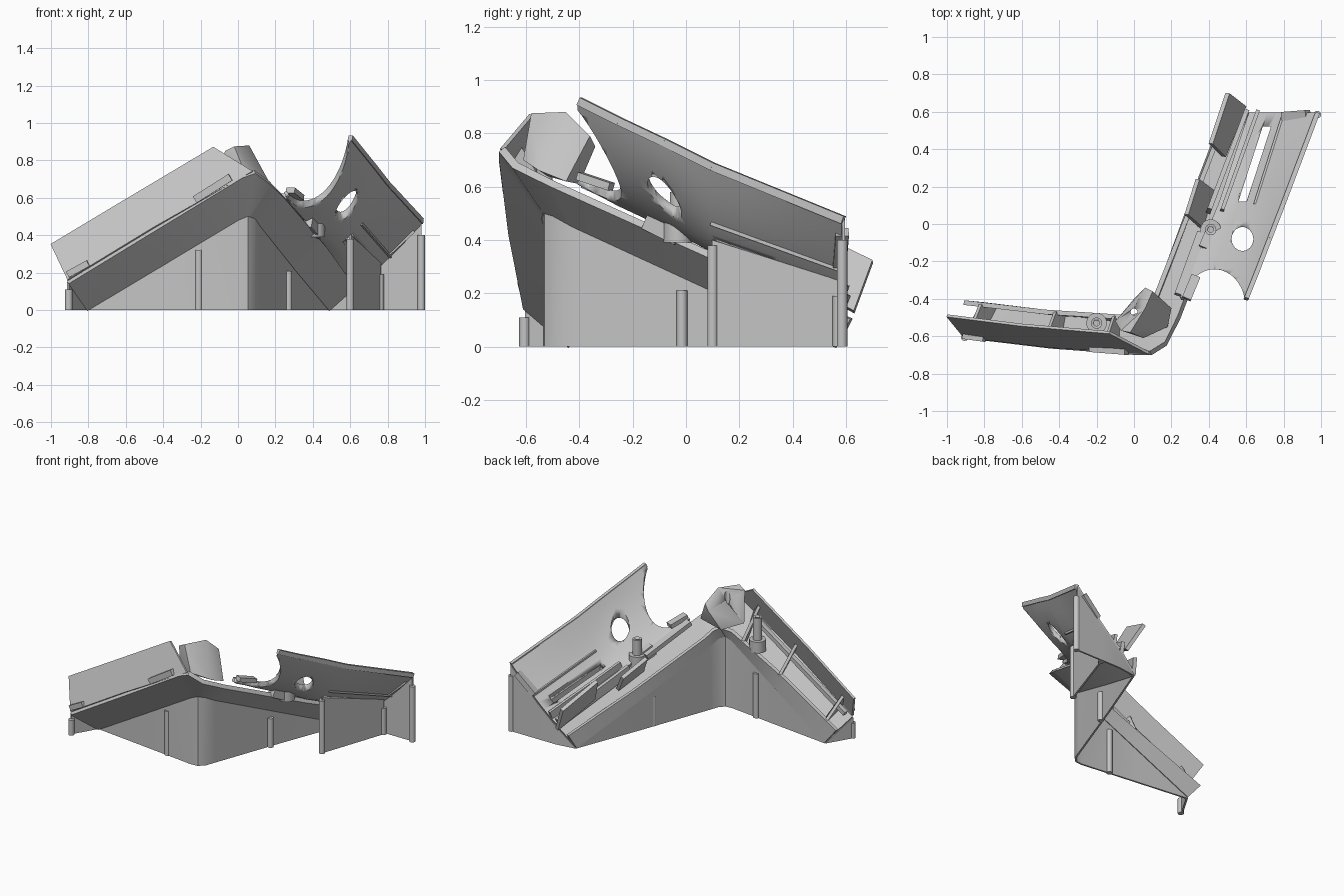
import bpy, bmesh, math
from mathutils import Vector as V

cube = bpy.data.objects.get("Cube")
if cube:
    bpy.data.objects.remove(cube, do_unlink=True)

grey = bpy.data.materials.new("light_grey")
grey.use_nodes = True
grey.diffuse_color = (0.55, 0.55, 0.55, 1)
grey.node_tree.nodes["Principled BSDF"].inputs["Base Color"].default_value = grey.diffuse_color


def finish(name, bm, thick=0.0, offset=0.0):
    bmesh.ops.recalc_face_normals(bm, faces=bm.faces)
    me = bpy.data.meshes.new(name)
    bm.to_mesh(me)
    bm.free()
    me.materials.append(grey)
    ob = bpy.data.objects.new(name, me)
    bpy.context.collection.objects.link(ob)
    bpy.ops.object.select_all(action='DESELECT')
    ob.select_set(True)
    bpy.context.view_layer.objects.active = ob
    if thick:
        mod = ob.modifiers.new("thickness", 'SOLIDIFY')
        mod.thickness, mod.offset = thick, offset
        mod.use_even_offset = True
        bpy.ops.object.modifier_apply(modifier=mod.name)
    bpy.ops.object.shade_smooth_by_angle(angle=math.radians(30))
    return ob


def loft(name, rows, thick):
    """Sheet through equally long rows of points."""
    bm = bmesh.new()
    grid = [[bm.verts.new(p) for p in row] for row in rows]
    for a, b in zip(grid, grid[1:]):
        for i in range(len(a) - 1):
            bm.faces.new((a[i], a[i + 1], b[i + 1], b[i]))
    return finish(name, bm, thick)


def hull(name, pts):
    bm = bmesh.new()
    for p in pts:
        bm.verts.new(p)
    bmesh.ops.convex_hull(bm, input=bm.verts)
    return finish(name, bm)


def bar(name, a, b, w, h):
    """Rectangular bar between two points."""
    a, b = V(a), V(b)
    side = (b - a).cross(V((0, 0, 1))).normalized() * w / 2
    up = side.cross(b - a).normalized() * h / 2
    return hull(name, [p + i * side + j * up for p in (a, b) for i in (-1, 1) for j in (-1, 1)])


def post(name, x, y, z0, z1, r, sx=1.0, sy=1.0, seg=20):
    bm = bmesh.new()
    bmesh.ops.create_cone(bm, cap_ends=True, segments=seg, radius1=r, radius2=r, depth=z1 - z0)
    for v in bm.verts:
        v.co = (v.co.x * sx + x, v.co.y * sy + y, v.co.z + (z0 + z1) / 2)
    return finish(name, bm)


def cut(ob, cutter):
    cutter.hide_render = True
    mod = ob.modifiers.new("cut", 'BOOLEAN')
    mod.operation, mod.solver, mod.object = 'DIFFERENCE', 'EXACT', cutter
    bpy.ops.object.select_all(action='DESELECT')
    bpy.context.view_layer.objects.active = ob
    ob.select_set(True)
    bpy.ops.object.modifier_apply(modifier=mod.name)
    bpy.data.objects.remove(cutter, do_unlink=True)


def floor(p):
    return V((p[0], p[1], 0))


# Outer shell: lower edge and rim, bent round the front corner
low = [V(p) for p in ((-.81, -.43, .005), (-.4, -.48, .25), (0, -.53, .49), (.05, -.525, .51),
                      (.085, -.49, .5), (.11, -.42, .46), (.3, .1, .22), (.48, .57, .005))]
rim = [V(p) for p in ((-.91, -.6, .15), (-.45, -.655, .43), (.02, -.69, .715), (.09, -.69, .74),
                      (.17, -.64, .68), (.24, -.5, .61), (.47, .1, .34), (.62, .59, .13))]
loft("outer_shell", [low, rim], 0.03)

# Inner flange standing on the lower edge
lift = [V(p) for p in ((-.1, .01, .12), (-.08, .01, .1), (-.02, .03, .08), (.01, .05, .08),
                       (.01, .05, .07), (.01, .04, .07), (.02, .03, .08), (.03, .05, .1))]
inner = [a + b for a, b in zip(low, lift)]
loft("inner_flange", [low, inner], 0.025)

# Front plate leaning back from the rim
plate_low = [V((-.91, -.6, .16)), V((-.45, -.655, .44)), V((.08, -.69, .74))]
plate_top = [V((-1, -.49, .35)), V((-.6, -.54, .59)), V((-.13, -.58, .87))]
loft("front_plate", [plate_low, plate_top], 0.015)

# Cross ribs in the front channel
for t in (0.1, 0.55, 0.9):
    b, f = low[0].lerp(low[2], t), inner[0].lerp(inner[2], t)
    r = rim[0].lerp(rim[2], t)
    p = r.lerp(plate_top[0].lerp(plate_top[2], t), 0.55)
    loft("channel_rib", [[b, r], [f, p]], 0.02)
bar("channel_ledge", (-.9, -.53, .2), (-.12, -.6, .66), 0.03, 0.03)

# Clips along the front rim
bar("front_clip_outer", (-.91, -.6, .19), (-.8, -.615, .25), 0.03, 0.035)
bar("front_clip_inner", (-.23, -.67, .59), (-.04, -.685, .71), 0.03, 0.04)

# Corner lug with a screw hole
lug = hull("corner_lug", [(-.07, -.57, .85), (-.02, -.58, .875), (.06, -.45, .88), (.1, -.36, .79),
                          (.06, -.34, .75), (-.1, -.52, .64), (0, -.4, .61), (.2, -.45, .62),
                          (.18, -.55, .66), (.05, -.61, .7)])
cut(lug, post("lug_cutter", 0, -.47, .6, 1, 0.018))

# Flared fin: low edge, sagging middle and top edge at stations along the arm
stations = [[V(p) for p in row] for row in (
    ((.25, -.4, .62), (.43, -.4, .72), (.6, -.4, .92)),
    ((.31, -.25, .54), (.5, -.25, .65), (.66, -.25, .845)),
    ((.38, -.08, .46), (.58, -.08, .58), (.725, -.08, .765)),
    ((.45, .1, .37), (.61, .1, .43), (.795, .1, .675)),
    ((.62, .59, .14), (.77, .59, .26), (.98, .59, .475)))]


def across(row, t):
    a, m, b = row
    return a * (1 - t) * (1 - 2 * t) + m * 4 * t * (1 - t) + b * t * (2 * t - 1)


rows = []
for s, e in zip(stations, stations[1:]):
    for k in range(4):
        row = [a.lerp(b, k / 4) for a, b in zip(s, e)]
        rows.append([across(row, i / 14) for i in range(15)])
rows.append([across(stations[-1], i / 14) for i in range(15)])
fin = loft("flared_fin", rows, 0.028)
cut(fin, post("scoop_cutter", .43, -.44, .3, 1.2, 0.165, 1, 1.2, 48))
cut(fin, post("hole_cutter", .58, -.08, .2, 1, 0.058, 1, 1.1, 32))
cut(fin, hull("slot_cutter", [(x + i * .022, y, z) for x, y in ((.58, .12), (.71, .52))
                              for i in (-1, 1) for z in (0, 1)]))
top_edge = [row[2] for row in stations]
for a, b in zip(top_edge, top_edge[1:]):
    bar("fin_edge_bead", a, b, 0.025, 0.03)

# Raised lip beside the slot and the lock at the back end
lip = [stations[3], stations[4]]
bar("slot_lip", across(lip[0], .62), across(lip[1], .6), 0.03, 0.035)
bar("end_lock", (.8, .575, .31), (.93, .585, .43), 0.05, 0.04)

# Rails and ledge inside the rear arm
bar("rear_rail_inner", (.4, .07, .4), (.6, .6, .16), 0.025, 0.07)
bar("rear_rail_outer", (.47, .07, .41), (.66, .6, .2), 0.02, 0.06)
bar("rear_ledge", (.24, -.38, .61), (.36, -.05, .46), 0.05, 0.03)
bar("rear_clip", (.37, -.14, .48), (.42, -.02, .42), 0.06, 0.08)
bar("rim_clip", (.28, -.4, .64), (.33, -.28, .6), 0.05, 0.03)

# Leaning tabs on the rear arm
for top_a, top_b, foot_b, foot_a in (
        ((.5, .7, .32), (.41, .43, .45), (.48, .36, .28), (.59, .63, .13)),
        ((.34, .24, .42), (.28, .05, .505), (.36, -.02, .37), (.42, .18, .29))):
    loft("rear_tab", [[V(top_a), V(top_b)], [V(foot_a), V(foot_b)]], 0.025)

# Screw posts with sockets
for x, y, z0, z1 in ((-.2, -.53, .5, .71), (.41, -.03, .42, .58)):
    boss = post("screw_post", x, y, z0, z1, 0.03)
    cut(boss, post("socket_cutter", x, y, z1 - .06, z1 + .1, 0.015))
    post("screw_post_base", x, y, z0 - .03, z0 + .05, 0.055)

# Thin support walls down to the ground
loft("support_wall", [[floor(p) for p in low], low], 0.012)
for name, top in (
        ("front_end_wall", (low[0], rim[0])),
        ("back_end_wall", (low[7], rim[7], stations[4][1], stations[4][2])),
        ("fin_wall", (V((.6, .1, .4)), V((.76, .57, .25))))):
    loft(name, [[floor(p) for p in top], list(top)], 0.012)

# Round support pillars
for x, y, z in ((-.905, -.605, .11), (-.21, -.5, .32), (.27, -.015, .21),
                (.6, .1, .38), (.76, .57, .19), (.98, .585, .4)):
    post("support_pillar", x, y, 0, z, 0.02)
